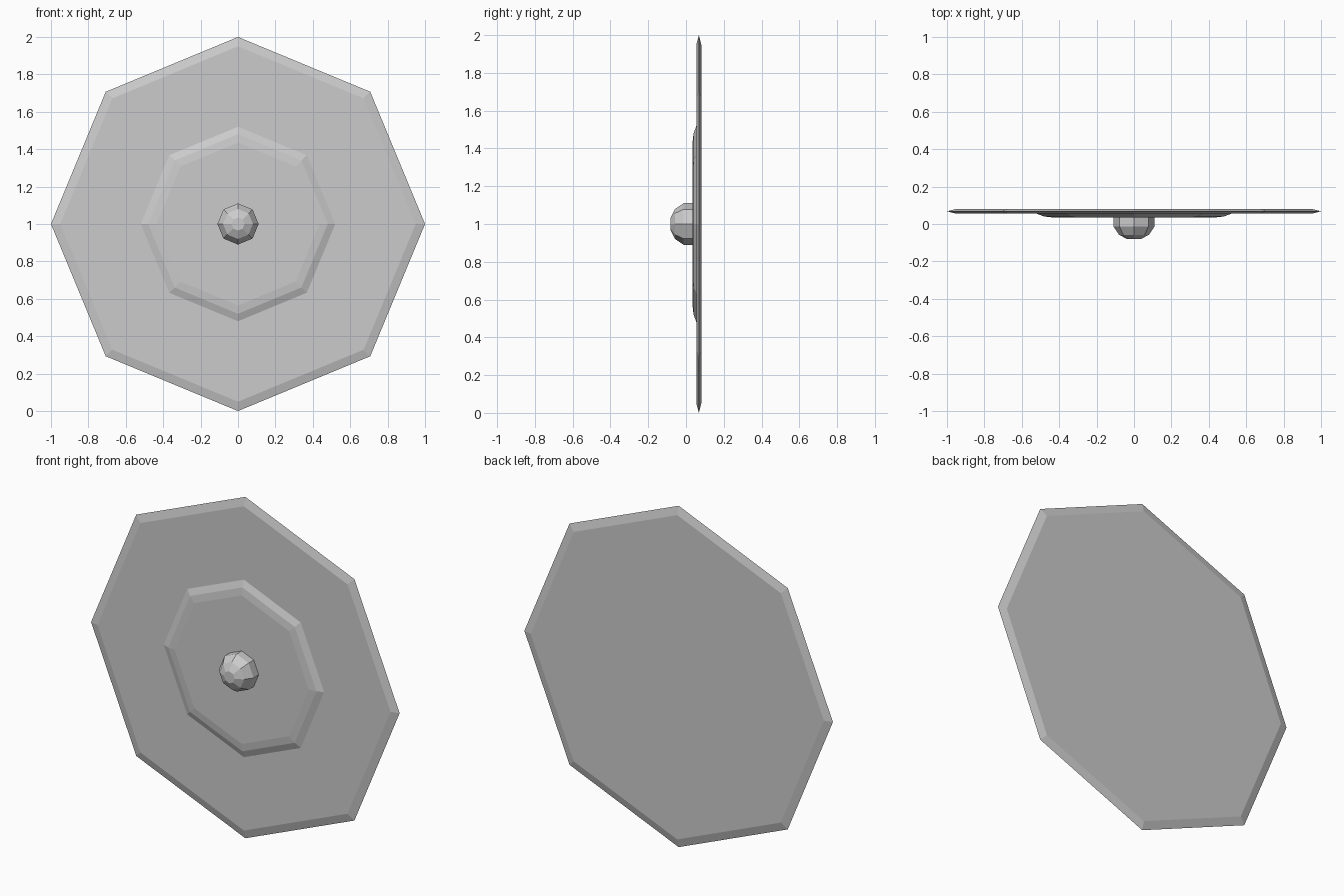
import bpy, bmesh
from math import sin, cos, pi

if "Cube" in bpy.data.objects:
    bpy.data.objects.remove(bpy.data.objects["Cube"])

SIDES = 8
CENTRE_Z = 1.0


def turned(name, profile):
    """Eight-sided solid around the y axis; profile is (radius, y), front to back."""
    bm = bmesh.new()
    rings = [[bm.verts.new((r * sin(2 * pi * i / SIDES), y, r * cos(2 * pi * i / SIDES)))
              for i in range(SIDES)] for r, y in profile]
    for a, b in zip(rings, rings[1:]):
        for i in range(SIDES):
            j = (i + 1) % SIDES
            bm.faces.new((a[i], a[j], b[j], b[i]))
    bm.faces.new(rings[0])
    bm.faces.new(rings[-1])
    bmesh.ops.recalc_face_normals(bm, faces=bm.faces)
    mesh = bpy.data.meshes.new(name)
    bm.to_mesh(mesh)
    bm.free()
    obj = bpy.data.objects.new(name, mesh)
    obj.location.z = CENTRE_Z
    bpy.context.collection.objects.link(obj)
    return obj


# Thin main plate with a bevelled rim
turned("shield_plate", [(0.95, 0.055), (1.0, 0.068), (0.95, 0.081)])

# Raised inner plate with a two-step rounded edge
turned("raised_plate", [(0.435, 0.035), (0.48, 0.04), (0.52, 0.055), (0.52, 0.06)])

# Faceted centre boss
turned("centre_boss", [(0.035, -0.081), (0.08, -0.058), (0.11, -0.013),
                       (0.11, 0.035), (0.105, 0.045)])
